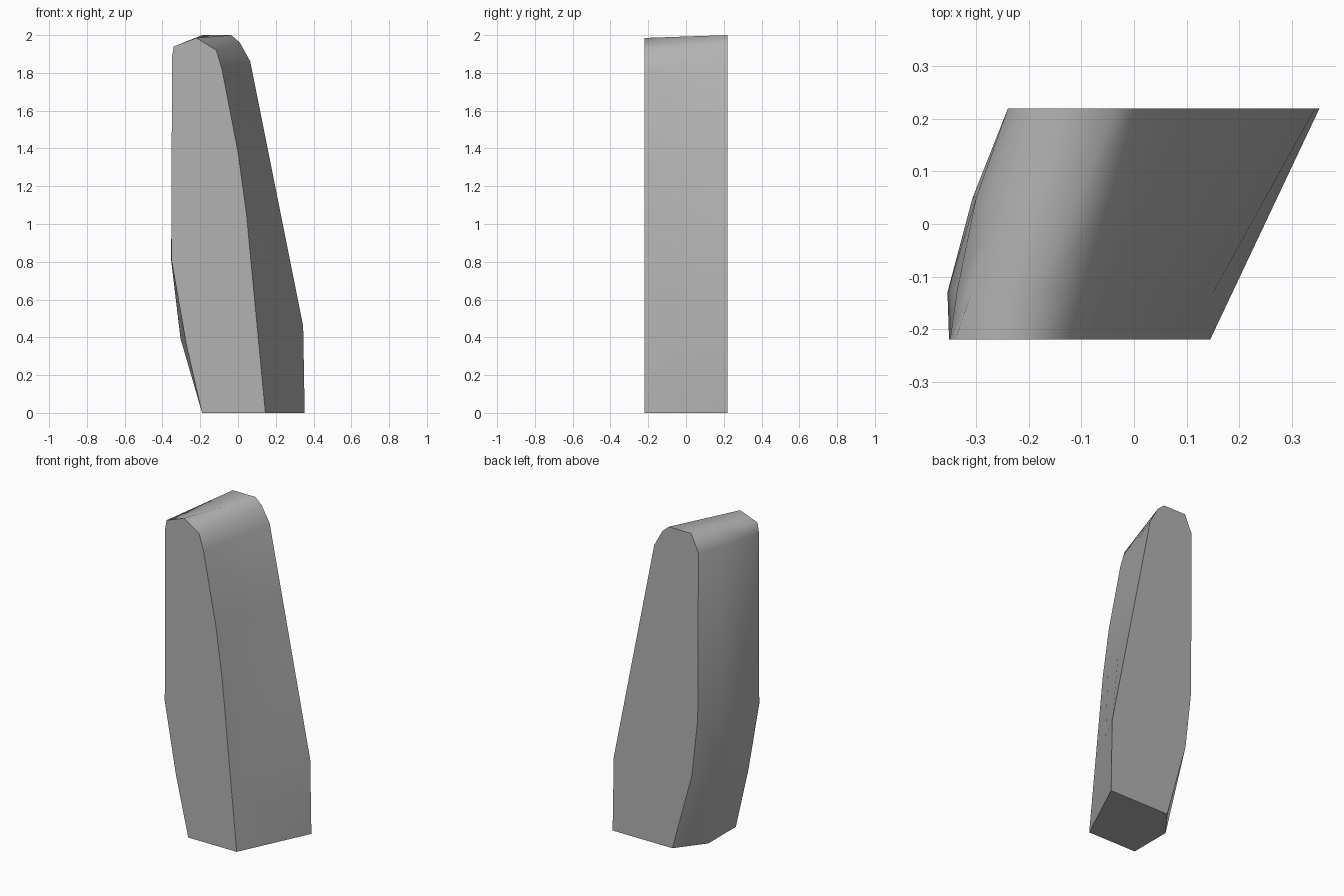
import bpy
import bmesh

cube = bpy.data.objects.get("Cube")
if cube:
    bpy.data.objects.remove(cube, do_unlink=True)

# Single stone colour
stone = bpy.data.materials.new("plain grey")
stone.use_nodes = True
grey = (0.45, 0.45, 0.45, 1)
stone.diffuse_color = grey
stone.node_tree.nodes["Principled BSDF"].inputs["Base Color"].default_value = grey

# Outline, clockwise from lower -x corner: front x, z, back x, z, side bulges
OUTLINE = [
    (-.19, 0, -.06, 0, -.026, -.08),
    (-.275, .37, -.195, .49, -.046, -.07),
    (-.352, .81, -.235, .85, -.027, -.027),
    (-.35, 1.88, -.24, 1.89, -.01, -.018),
    (-.34, 1.94, -.19, 2, 0, 0),
    (-.22, 1.985, -.035, 2, 0, 0),
    (-.115, 1.92, .01, 1.96, 0, 0),
    (-.085, 1.82, .065, 1.86, 0, 0),
    (0, 1.38, .161, 1.38, 0, 0),
    (.045, 1.05, .227, 1.05, 0, 0),
    (.101, .46, .345, .46, 0, 0),
    (.145, 0, .353, 0, 0, 0),
]
HALF = .22


def section(bm, y, bulge=None):
    """One slice of the slab, blended between front and back outlines."""
    t = (y + HALF) / (2 * HALF)
    return [bm.verts.new((p[0] + (p[2] - p[0]) * t + (p[bulge] if bulge else 0),
                          y, p[1] + (p[3] - p[1]) * t)) for p in OUTLINE]


# Loft the slices, then close both ends
bm = bmesh.new()
rings = [section(bm, -HALF), section(bm, -.13, 4), section(bm, .05, 5), section(bm, HALF)]
count = len(OUTLINE)
for a, b in zip(rings, rings[1:]):
    for i in range(count):
        j = (i + 1) % count
        face = bm.faces.new((a[i], a[j], b[j], b[i]))
        face.smooth = j != 0
caps = [bm.faces.new(rings[0]), bm.faces.new(rings[-1])]
bmesh.ops.recalc_face_normals(bm, faces=bm.faces)

# Crisp edges around the flat front, back and base
for edge in bm.edges:
    if any(not f.smooth for f in edge.link_faces):
        edge.smooth = False

mesh = bpy.data.meshes.new("standing_stone")
bm.to_mesh(mesh)
bm.free()
mesh.materials.append(stone)
slab = bpy.data.objects.new("standing_stone", mesh)
bpy.context.collection.objects.link(slab)
